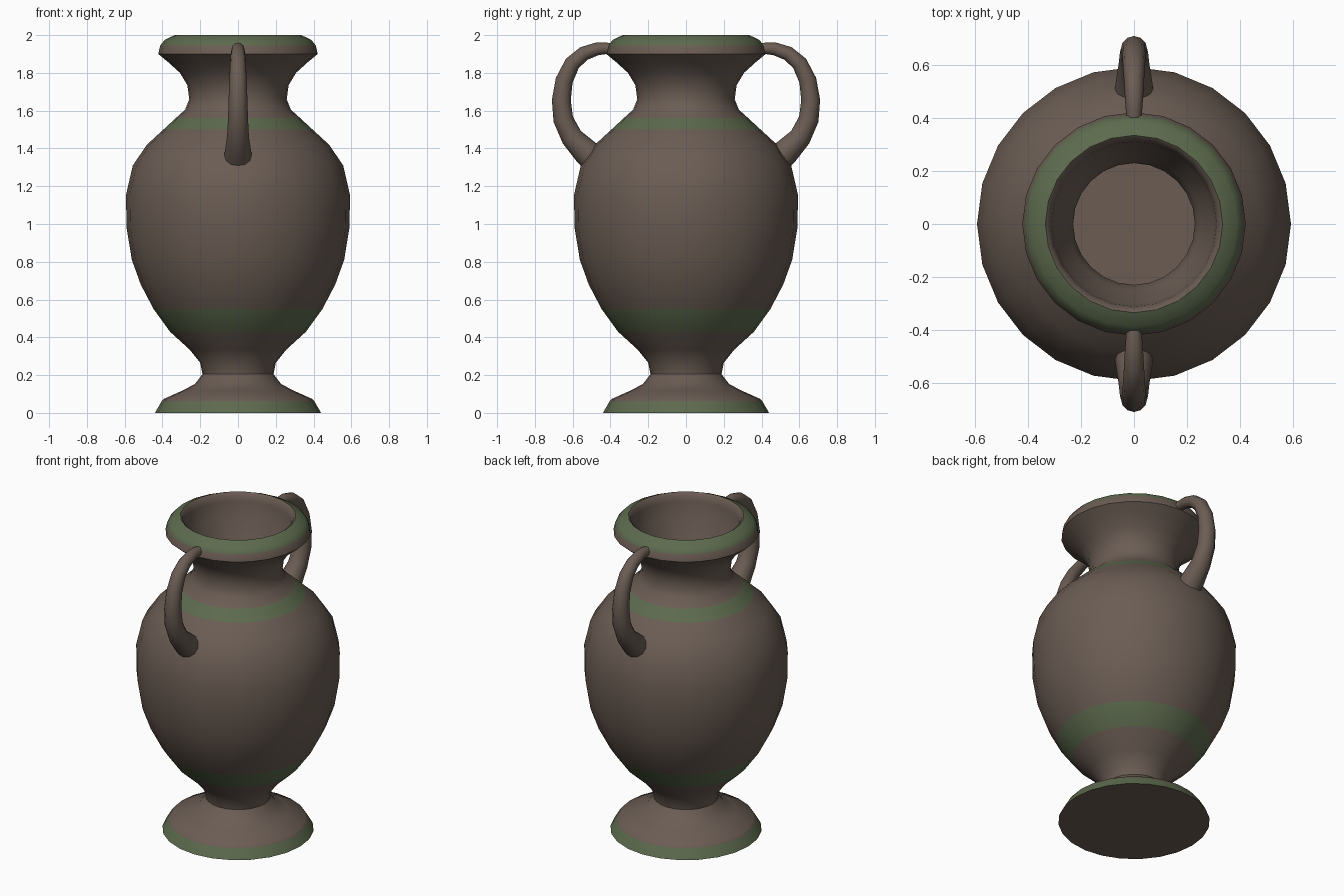
import bpy, bmesh, math
from mathutils import Vector

if "Cube" in bpy.data.objects:
    bpy.data.objects.remove(bpy.data.objects["Cube"])


def material(name, rgb):
    m = bpy.data.materials.new(name)
    m.diffuse_color = (*rgb, 1)
    m.use_nodes = True
    m.node_tree.nodes["Principled BSDF"].inputs["Base Color"].default_value = m.diffuse_color
    return m


BROWN = material("brown_clay", (0.145, 0.108, 0.087))
GREEN = material("green_glaze", (0.108, 0.145, 0.075))


def skin_rings(name, rings, mats, band=lambda i: 0, angle=40):
    """Join successive vertex rings into a closed, capped surface."""
    bm = bmesh.new()
    loops = [[bm.verts.new(p) for p in ring] for ring in rings]
    n = len(loops[0])
    for i, (a, b) in enumerate(zip(loops, loops[1:])):
        for j in range(n):
            k = (j + 1) % n
            bm.faces.new((a[j], a[k], b[k], b[j])).material_index = band(i)
    bm.faces.new(loops[0][::-1])
    bm.faces.new(loops[-1])
    bmesh.ops.recalc_face_normals(bm, faces=bm.faces)
    mesh = bpy.data.meshes.new(name)
    bm.to_mesh(mesh)
    bm.free()
    for m in mats:
        mesh.materials.append(m)
    ob = bpy.data.objects.new(name, mesh)
    bpy.context.collection.objects.link(ob)
    bpy.ops.object.select_all(action='DESELECT')
    ob.select_set(True)
    bpy.context.view_layer.objects.active = ob
    bpy.ops.object.shade_smooth_by_angle(angle=math.radians(angle))
    return ob


# Vase: (radius, height, green band above this point)
PROFILE = [
    (.44, 0, 1), (.405, .06, 0), (.395, .073, 0), (.29, .12, 0), (.228, .153, 0),
    (.188, .206, 0), (.2, .265, 0), (.254, .333, 0), (.36, .43, 1),
    (.447, .55, 0), (.515, .68, 0), (.562, .81, 0), (.59, .98, 0),
    (.593, 1.153, 0), (.557, 1.31, 0), (.482, 1.42, 0), (.395, 1.50, 1),
    (.33, 1.56, 0), (.28, 1.605, 0), (.258, 1.66, 0), (.268, 1.735, 0),
    (.307, 1.80, 0), (.37, 1.857, 0), (.422, 1.90, 0), (.412, 1.945, 1),
    (.388, 1.975, 1), (.335, 2.0, 0), (.322, 1.99, 0), (.312, 1.95, 0),
    (.30, 1.85, 0), (.25, 1.76, 0), (.23, 1.68, 0), (.23, 1.62, 0)]
SIDES = 24
rings = [[(r * math.cos(t), r * math.sin(t), z)
          for t in (2 * math.pi * j / SIDES for j in range(SIDES))]
         for r, z, _ in PROFILE]
skin_rings("vase_body", rings, [BROWN, GREEN], lambda i: PROFILE[i][2])

# Handles: (distance from axis, height, tube radius)
PATH = [(.37, 1.925, .028), (.42, 1.93, .03), (.47, 1.927, .034),
        (.54, 1.903, .038), (.602, 1.85, .042), (.645, 1.76, .046),
        (.66, 1.655, .05), (.65, 1.555, .053), (.605, 1.46, .058),
        (.53, 1.382, .07), (.46, 1.32, .078)]


def handle(name, side, n=12):
    pts = [Vector((0, side * y, z)) for y, z, _ in PATH]
    rings = []
    for i, p in enumerate(pts):
        d = (pts[min(i + 1, len(pts) - 1)] - pts[max(i - 1, 0)]).normalized()
        u = Vector((1, 0, 0))
        v = d.cross(u)
        r = PATH[i][2]
        rings.append([p + r * (u * math.cos(t) + v * math.sin(t))
                      for t in (2 * math.pi * j / n for j in range(n))])
    skin_rings(name, rings, [BROWN], angle=60)


handle("front_handle", -1)
handle("back_handle", 1)
